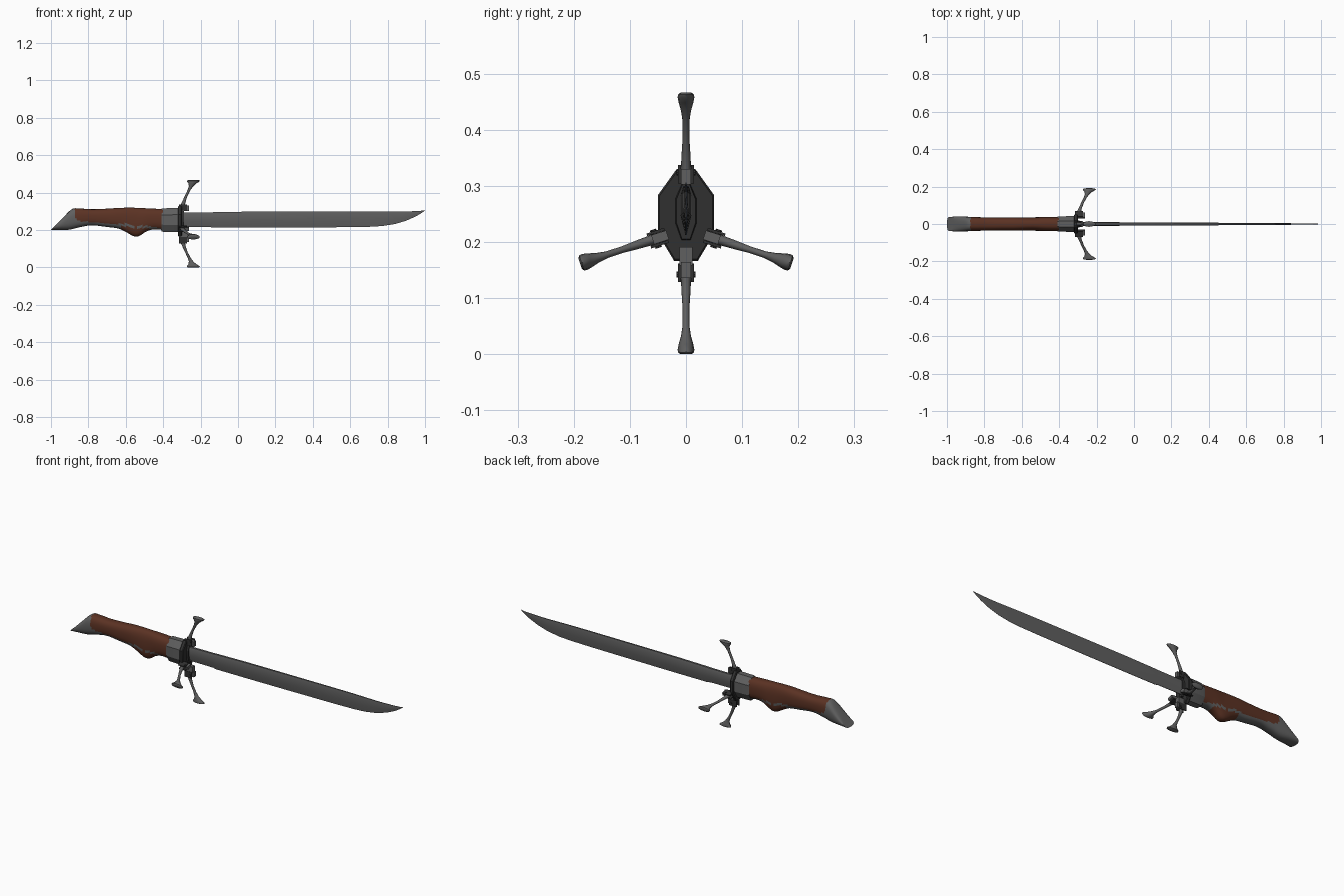
import bpy, bmesh, math
from mathutils import Vector

if "Cube" in bpy.data.objects:
    bpy.data.objects.remove(bpy.data.objects["Cube"])


def material(name, rgb):
    m = bpy.data.materials.new(name)
    m.diffuse_color = (*rgb, 1)
    m.use_nodes = True
    m.node_tree.nodes["Principled BSDF"].inputs["Base Color"].default_value = m.diffuse_color
    return m


STEEL = material("grey steel", (0.115, 0.115, 0.115))
DARK = material("dark steel", (0.03, 0.03, 0.03))
WOOD = material("red brown wood", (0.105, 0.032, 0.017))


def finish(name, bm, mats, angle=30):
    bmesh.ops.recalc_face_normals(bm, faces=bm.faces)
    me = bpy.data.meshes.new(name)
    bm.to_mesh(me)
    bm.free()
    for m in mats:
        me.materials.append(m)
    ob = bpy.data.objects.new(name, me)
    bpy.context.collection.objects.link(ob)
    bpy.ops.object.select_all(action='DESELECT')
    bpy.context.view_layer.objects.active = ob
    ob.select_set(True)
    if angle:
        bpy.ops.object.shade_smooth_by_angle(angle=math.radians(angle))
    return ob


def loft(rings, bm=None):
    """Skin a list of equal-length closed rings and cap both ends."""
    bm = bm or bmesh.new()
    vs = [[bm.verts.new(p) for p in r] for r in rings]
    n = len(rings[0])
    for a, b in zip(vs, vs[1:]):
        for i in range(n):
            j = (i + 1) % n
            bm.faces.new((a[i], a[j], b[j], b[i]))
    bm.faces.new(vs[0][::-1])
    bm.faces.new(vs[-1])
    return bm


def lerp_table(table, x):
    for (x0, a), (x1, b) in zip(table, table[1:]):
        if x <= x1:
            return a + (b - a) * max(0, (x - x0) / (x1 - x0))
    return table[-1][1]


def spow(v, e):
    return math.copysign(abs(v) ** e, v)


# Handle: slanted slices given by bottom point, top point and half width
def slice_ring(xb, zb, xt, zt, hw, sides=32):
    ring = []
    for i in range(sides):
        a = 2 * math.pi * i / sides
        f = 0.5 + 0.5 * spow(math.sin(a), 0.8)
        ring.append((xb + (xt - xb) * f, hw * spow(math.cos(a), 0.75),
                     zb + (zt - zb) * f))
    return ring


def catmull(keys, steps):
    out = []
    for i in range(len(keys) - 1):
        p = [keys[max(0, min(len(keys) - 1, i + k))] for k in (-1, 0, 1, 2)]
        for s in range(steps):
            t = s / steps
            out.append([0.5 * (2 * b + (c - a) * t + (2 * a - 5 * b + 4 * c - d) * t * t
                               + (3 * b - a - 3 * c + d) * t ** 3)
                        for a, b, c, d in zip(*p)])
    return out + [keys[-1]]


keys = [(-1.0, .20, -.972, .228, .038), (-.95, .20, -.93, .272, .040),
        (-.90, .202, -.887, .312, .039), (-.84, .216, -.85, .315, .037),
        (-.78, .225, -.78, .311, .035), (-.70, .216, -.70, .314, .035),
        (-.64, .208, -.64, .318, .036), (-.60, .190, -.60, .319, .036),
        (-.56, .168, -.56, .319, .036), (-.53, .167, -.53, .318, .036),
        (-.49, .192, -.49, .316, .037), (-.45, .203, -.45, .314, .037),
        (-.40, .200, -.40, .312, .037)]
bm = loft([slice_ring(*k) for k in catmull(keys, 6)])
strip = [(-.88, .262), (-.83, .245), (-.77, .242), (-.70, .232), (-.62, .234),
         (-.55, .226), (-.48, .222), (-.40, .208)]
for f in bm.faces:
    c = f.calc_center_median()
    panel = c.x > -.873 and c.z > lerp_table(strip, c.x)
    finger_rest = -.625 < c.x < -.47 and c.z < lerp_table(strip, c.x) - .012
    f.material_index = 1 if panel or finger_rest else 0
finish("handle", bm, [STEEL, WOOD], 35)


# Octagonal collar parts between the handle and the blade
def octagon(x, zb, zt, hw, s=1.0):
    mid, h = (zb + zt) / 2, (zt - zb) / 2 * s
    w = hw * s
    half = [(.36 * w, h), (w, .45 * h), (w, -.4 * h), (.42 * w, -h)]
    pts = half + [(-y, z) for y, z in reversed(half)]
    return [(x, y, mid + z) for y, z in pts]


finish("ferrule", loft([octagon(-.408, .192, .314, .039),
                        octagon(-.40, .190, .316, .041),
                        octagon(-.318, .188, .317, .042)]), [STEEL])
finish("guard_plate", loft([octagon(-.322, .166, .328, .050, .95),
                            octagon(-.318, .166, .328, .050),
                            octagon(-.304, .166, .328, .050),
                            octagon(-.300, .166, .328, .050, .95)]), [DARK])
finish("blade_socket", loft([octagon(-.301, .203, .305, .019),
                             octagon(-.290, .205, .303, .017)]), [DARK])

# Blade: spine on top, sharp edge below, sweeping up to the point
blade = [(-.31, .217, .293, .010), (-.15, .216, .294, .0095), (-.13, .212, .295, .0095),
         (.05, .212, .298, .009), (.30, .213, .299, .0075), (.58, .215, .300, .006),
         (.70, .217, .300, .005), (.77, .221, .299, .0045), (.84, .232, .298, .004),
         (.90, .250, .299, .003), (.95, .272, .301, .0025), (.98, .290, .303, .0015),
         (1.0, .304, .306, .0005)]
rings = []
for x, zb, zt, t in blade:
    h = zt - zb
    side = [(t * .6, zt), (t, zt - .15 * h), (t, zb + .42 * h), (t * .12, zb)]
    rings.append([(x, y, z) for y, z in side + [(-y, z) for y, z in reversed(side)]])
finish("blade", loft(rings), [STEEL], 25)

# Four hinged prongs: base point (y, z) and outward direction
prongs = {"top": ((0, .320), (0, 1)), "bottom": ((0, .146), (0, -1)),
          "left": ((-.050, .207), (-.95, -.31)), "right": ((.050, .207), (.95, -.31))}
# distance outward, x, half size along x, half size sideways
shape = [(-.012, -.298, .012, .009), (.012, -.296, .012, .009), (.035, -.288, .009, .008),
         (.065, -.276, .007, .006), (.095, -.261, .008, .006), (.114, -.251, .012, .009),
         (.128, -.244, .020, .013), (.138, -.240, .033, .015), (.143, -.239, .035, .014),
         (.146, -.239, .029, .010)]


def local_point(base, d, r, x, w):
    return Vector((x, base[0] + d[0] * r - d[1] * w, base[1] + d[1] * r + d[0] * w))


def local_box(bm, base, d, r, x, w):
    loft([[local_point(base, d, a, b, c) for b, c in
           ((x[0], w[0]), (x[1], w[0]), (x[1], w[1]), (x[0], w[1]))] for a in r], bm)


for name, (base, d) in prongs.items():
    d = Vector(d).normalized()
    rings = []
    for r, x, hx, hw in shape:
        rings.append([local_point(base, d, r, x + hx * math.cos(a), hw * math.sin(a))
                      for a in [math.pi * k / 6 for k in range(12)]])
    finish(name + "_prong", loft(rings), [STEEL], 40)

    # hinge cheeks on both sides of the prong, with a pin through them
    bm = bmesh.new()
    for s in (-1, 1):
        local_box(bm, base, d, (-.016, .017), (-.315, -.272), sorted((s * .009, s * .014)))
    loft([[local_point(base, d, .004 + .006 * math.sin(a), -.282 + .006 * math.cos(a), w)
           for a in [math.pi * k / 5 for k in range(10)]] for w in (-.017, .017)], bm)
    finish(name + "_hinge", bm, [DARK])

    # knuckle block in front of the hinge
    bm = bmesh.new()
    local_box(bm, base, d, (-.018, .010), (-.305, -.262), (-.0085, .0085))
    finish(name + "_knuckle", bm, [STEEL])

# Lower mount joining the bottom hinge to the guard plate
bm = bmesh.new()
local_box(bm, (0, .146), Vector((0, -1)), (-.045, -.012), (-.315, -.268), (-.012, .012))
finish("bottom_mount", bm, [STEEL])
